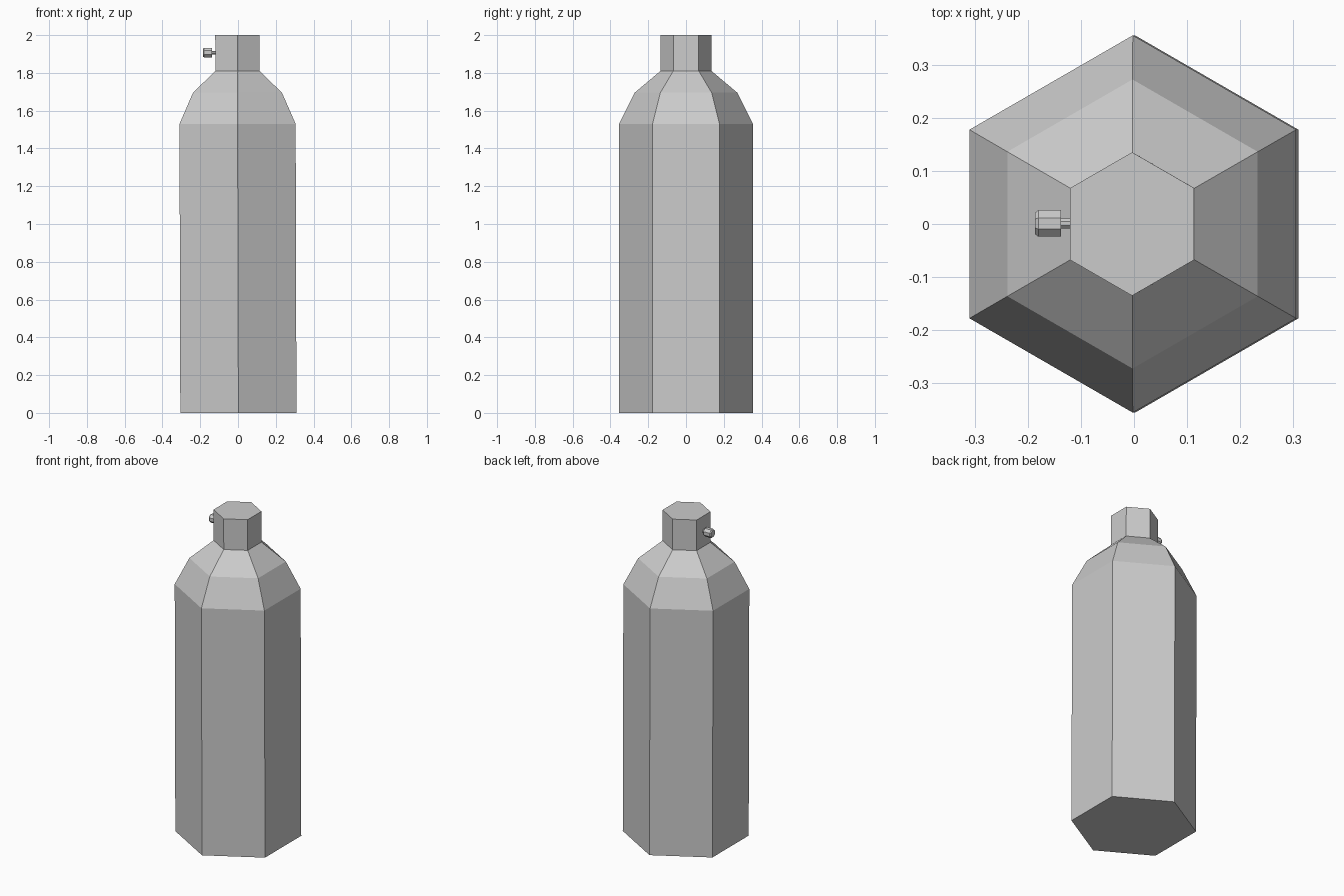
import bpy, bmesh
from math import cos, sin, tau

if "Cube" in bpy.data.objects:
    bpy.data.objects.remove(bpy.data.objects["Cube"])


def loft(name, rings, n, place, phase):
    """Flat-faced closed solid through rings of (position along axis, radius)."""
    bm = bmesh.new()
    loops = [[bm.verts.new(place(t, r * cos(tau * (i + phase) / n), r * sin(tau * (i + phase) / n)))
              for i in range(n)] for t, r in rings]
    for a, b in zip(loops, loops[1:]):
        for i in range(n):
            j = (i + 1) % n
            bm.faces.new((a[i], a[j], b[j], b[i]))
    bm.faces.new(loops[0][::-1])
    bm.faces.new(loops[-1])
    bmesh.ops.recalc_face_normals(bm, faces=bm.faces)
    mesh = bpy.data.meshes.new(name)
    bm.to_mesh(mesh)
    bm.free()
    ob = bpy.data.objects.new(name, mesh)
    bpy.context.collection.objects.link(ob)
    return ob


# Hexagonal tank with shoulder and neck, leaning very slightly to -x
loft("gas_tank",
     [(0, 0.355), (1.53, 0.355), (1.695, 0.272), (1.81, 0.135), (2.0, 0.135)],
     6, lambda t, u, v: (0.002 - 0.0028 * t + u, v, t), 0.5)


# Valve on the left side of the neck
def sideways(t, u, v):
    return (-t, 0.001 + u, 1.907 + v)


loft("valve_stem", [(0.11, 0.01), (0.145, 0.01)], 8, sideways, 0.5)
loft("valve_knob", [(0.137, 0.027), (0.18, 0.027), (0.186, 0.022)], 8, sideways, 0.5)
